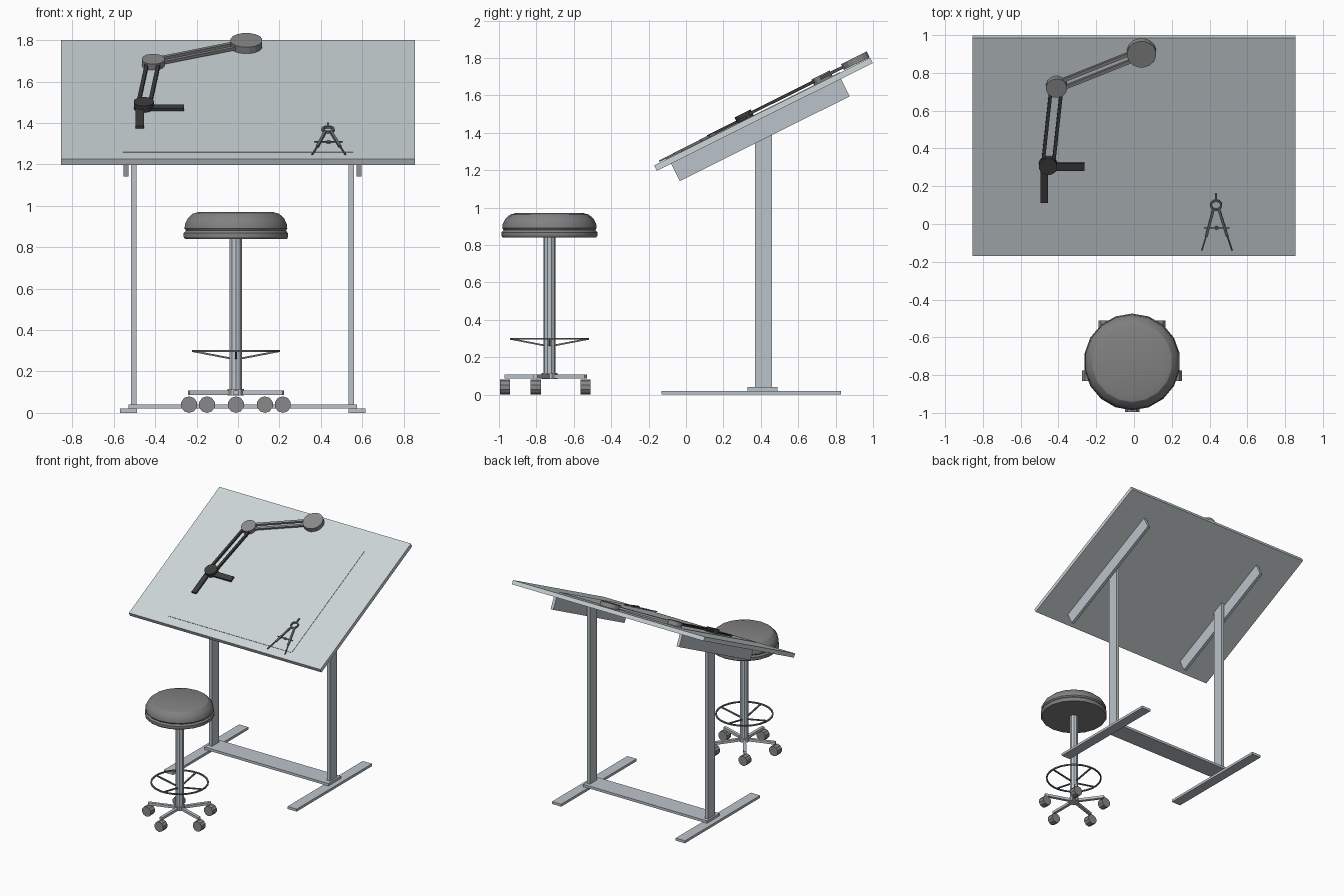
import bpy, bmesh, math
from mathutils import Matrix, Vector

if "Cube" in bpy.data.objects:
    bpy.data.objects.remove(bpy.data.objects["Cube"])


def material(name, rgb):
    m = bpy.data.materials.new(name)
    m.diffuse_color = (*rgb, 1)
    m.use_nodes = True
    m.node_tree.nodes["Principled BSDF"].inputs["Base Color"].default_value = m.diffuse_color
    return m


BOARD = material("pale blue grey", (0.61, 0.67, 0.69))
FRAME = material("steel blue grey", (0.50, 0.55, 0.59))
SEAT = material("seat grey", (0.22, 0.22, 0.22))
DARK = material("charcoal", (0.045, 0.045, 0.045))
GREY = material("mid grey", (0.25, 0.25, 0.25))
METAL = material("slate metal", (0.15, 0.17, 0.18))

# Local frame of the tilted board: x across, y up the slope, z off the surface
TILT = Matrix.Translation((0, -0.17, 1.226)) @ Matrix.Rotation(math.radians(26.5), 4, 'X')
WORLD = Matrix.Identity(4)


def finish(name, bm, mat, frame=WORLD, smooth=None):
    bmesh.ops.recalc_face_normals(bm, faces=bm.faces)
    me = bpy.data.meshes.new(name)
    bm.to_mesh(me)
    bm.free()
    me.materials.append(mat)
    ob = bpy.data.objects.new(name, me)
    ob.matrix_world = frame
    bpy.context.collection.objects.link(ob)
    if smooth:
        bpy.ops.object.select_all(action='DESELECT')
        ob.select_set(True)
        bpy.context.view_layer.objects.active = ob
        bpy.ops.object.shade_smooth_by_angle(angle=math.radians(smooth))
    return ob


def box(name, lo, hi, mat, frame=WORLD):
    bm = bmesh.new()
    lo, hi = Vector(lo), Vector(hi)
    m = Matrix.Translation((lo + hi) / 2) @ Matrix.Diagonal((*(hi - lo), 1))
    bmesh.ops.create_cube(bm, size=1, matrix=m)
    return finish(name, bm, mat, frame)


def bar(name, a, b, width, height, mat, frame=WORLD):
    """Rectangular bar from a to b, kept upright in its frame."""
    a, b = Vector(a), Vector(b)
    d = (b - a).normalized()
    side = Vector((0, 0, 1)).cross(d).normalized()
    rot = Matrix((d, side, d.cross(side))).transposed().to_4x4()
    m = Matrix.Translation((a + b) / 2) @ rot @ Matrix.Diagonal(((b - a).length, width, height, 1))
    bm = bmesh.new()
    bmesh.ops.create_cube(bm, size=1, matrix=m)
    return finish(name, bm, mat, frame)


def lathe(name, profile, sides, mat, frame=WORLD, smooth=None, closed=False):
    """Turn (radius, height) points round z; cap the ends unless closed."""
    bm = bmesh.new()
    rings = [[bm.verts.new((r * math.cos(t), r * math.sin(t), z))
              for t in (2 * math.pi * (i + 0.5) / sides for i in range(sides))]
             for r, z in profile]
    pairs = list(zip(rings, rings[1:]))
    if closed:
        pairs.append((rings[-1], rings[0]))
    else:
        bm.faces.new(rings[0])
        bm.faces.new(rings[-1])
    for p, q in pairs:
        for i in range(sides):
            j = (i + 1) % sides
            bm.faces.new((p[i], p[j], q[j], q[i]))
    return finish(name, bm, mat, frame, smooth)


def disc(name, x, y, z0, z1, r, mat, frame, sides=16):
    return lathe(name, [(r, z0), (r, z1)], sides, mat, frame @ Matrix.Translation((x, y, 0)))


# Drawing board and sheet of paper
box("drawing_board", (-0.855, 0, -0.032), (0.855, 1.29, 0), BOARD, TILT)
box("paper_sheet", (-0.555, 0.07, 0), (0.555, 1.11, 0.003), BOARD, TILT)

# Two side frames: foot, post cut to the slope, and board bracket
for side, s in (("left", -1), ("right", 1)):
    c = 0.022
    box(side + "_foot", (c + s * 0.552 - 0.041, -0.13, 0), (c + s * 0.552 + 0.041, 0.83, 0.02), FRAME)
    post = box(side + "_post", (c + s * 0.526 - 0.013, 0.37, 0.04),
               (c + s * 0.526 + 0.013, 0.46, 1.3), FRAME)
    for v in post.data.vertices:
        if v.co.z > 1:
            v.co.z = 1.275 + v.co.y * 0.498
    box(side + "_bracket", (c + s * 0.562 - 0.012, 0.085, -0.136),
        (c + s * 0.562 + 0.012, 1.10, -0.032), FRAME, TILT)
box("cross_bar", (-0.53, 0.33, 0.02), (0.575, 0.49, 0.04), FRAME)

# Drafting arm: joints, paired rods and two rulers
head, elbow, end = Vector((-0.455, 0.547, 0)), Vector((-0.41, 1.011, 0)), Vector((0.04, 1.212, 0))
disc("arm_head", head.x, head.y, 0.0, 0.038, 0.049, DARK, TILT)
disc("arm_elbow", elbow.x, elbow.y, 0.003, 0.036, 0.056, GREY, TILT)
disc("arm_end", end.x, end.y, 0.003, 0.038, 0.078, GREY, TILT)
for label, a, b, gap, mat in (("lower_rod", head, elbow, 0.028, DARK), ("upper_rod", elbow, end, 0.021, GREY)):
    off = (b - a).normalized().cross(Vector((0, 0, 1))) * gap
    for k in (-1, 1):
        up = Vector((0, 0, 0.02)) + off * k
        bar(label, a + up, b + up, 0.018, 0.016, mat, TILT)
box("long_ruler", (-0.494, 0.324, 0.004), (-0.454, 0.55, 0.018), DARK, TILT)
box("cross_ruler", (-0.455, 0.512, 0.004), (-0.262, 0.557, 0.018), DARK, TILT)

# Drawing compass lying on the paper
lathe("compass_ring", [(0.022, 0.003), (0.032, 0.003), (0.032, 0.014), (0.022, 0.014)], 16, METAL,
      TILT @ Matrix.Translation((0.435, 0.305, 0)), closed=True)
bar("compass_handle", (0.435, 0.33, 0.008), (0.435, 0.372, 0.008), 0.01, 0.01, METAL, TILT)
for s in (-1, 1):
    bar("compass_leg", (0.435 + s * 0.014, 0.282, 0.008), (0.438 + s * 0.055, 0.12, 0.008), 0.013, 0.01, METAL, TILT)
    bar("compass_point", (0.438 + s * 0.053, 0.13, 0.008), (0.439 + s * 0.08, 0.036, 0.008), 0.006, 0.008, METAL, TILT)
bar("compass_screw", (0.37, 0.17, 0.008), (0.505, 0.17, 0.008), 0.005, 0.006, METAL, TILT)
disc("compass_wheel", 0.437, 0.17, 0.003, 0.013, 0.01, METAL, TILT, 8)

# Stool seat and column
C = Vector((-0.01, -0.73, 0))
STOOL = Matrix.Translation(C)
lathe("stool_seat", [(0.250, 0.84), (0.256, 0.85), (0.256, 0.868), (0.245, 0.88), (0.252, 0.89),
                     (0.250, 0.912), (0.236, 0.94), (0.212, 0.962), (0.18, 0.971)],
      18, SEAT, STOOL, smooth=25)
lathe("stool_column", [(0.032, 0.09), (0.032, 0.84)], 10, FRAME, STOOL)

# Foot ring and its four spokes
lathe("foot_ring", [(0.203, 0.294), (0.214, 0.294), (0.214, 0.304), (0.203, 0.304)], 24, METAL,
      STOOL, closed=True)
for k in range(4):
    d = Vector((math.cos(k * math.pi / 2), math.sin(k * math.pi / 2), 0))
    bar("ring_spoke", C + d * 0.02 + Vector((0, 0, 0.262)), C + d * 0.207 + Vector((0, 0, 0.298)),
        0.011, 0.009, METAL)

# Five-arm base with casters
disc("base_hub", 0, 0, 0.085, 0.115, 0.042, FRAME, STOOL, 10)
for k in range(5):
    t = math.radians(-90 + 72 * k)
    d = Vector((math.cos(t), math.sin(t), 0))
    up = Vector((0, 0, 0.097))
    bar("base_arm", C + d * 0.02 + up, C + d * 0.24 + up, 0.024, 0.02, FRAME)
    p = C + d * 0.238 + Vector((0, 0, 0.04))
    lathe("caster", [(0.04, -0.027), (0.04, 0.027)], 10, GREY,
          Matrix.Translation(p) @ Matrix.Rotation(math.pi / 2, 4, 'X'))
